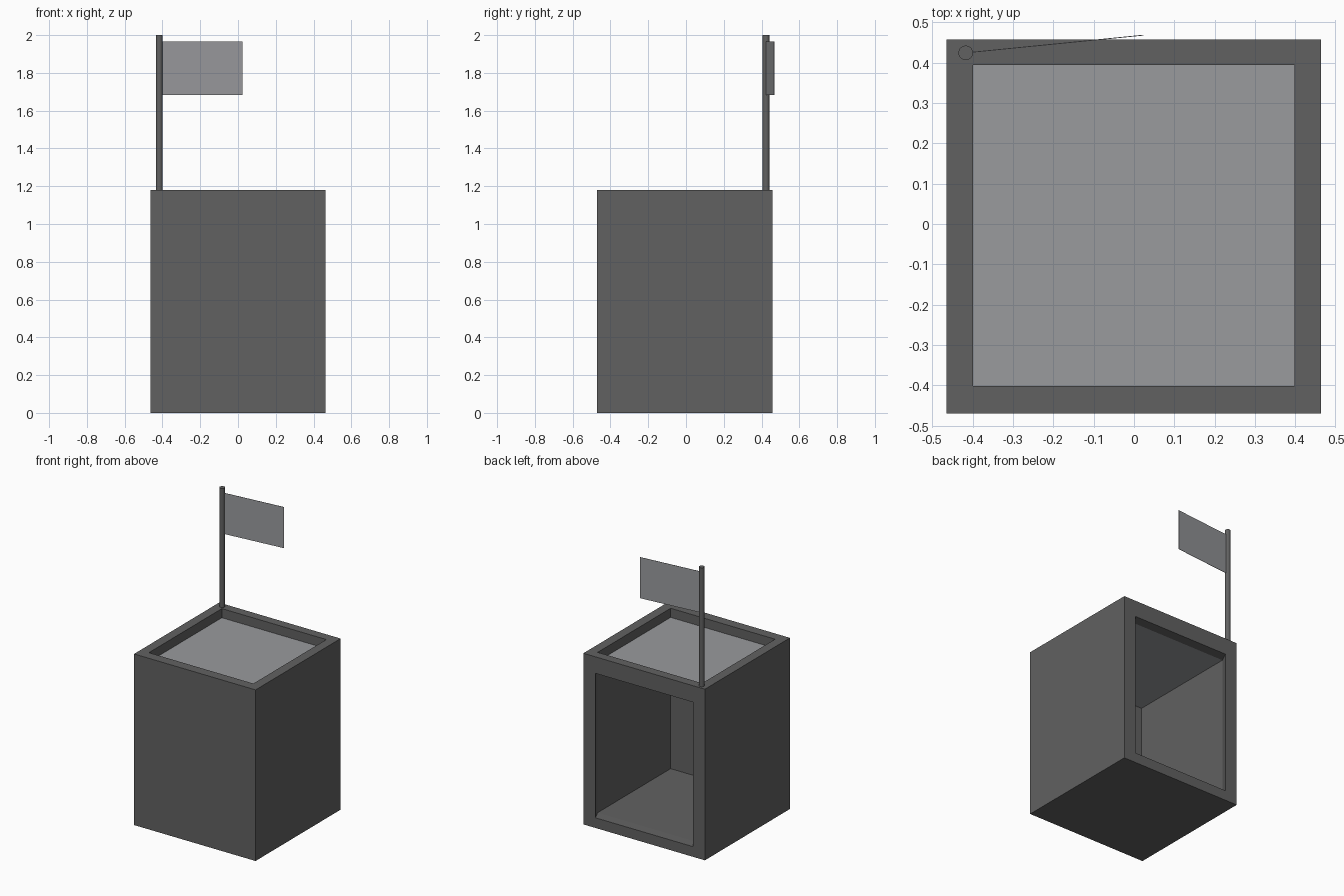
import bpy, bmesh, math
from mathutils import Vector

if "Cube" in bpy.data.objects:
    bpy.data.objects.remove(bpy.data.objects["Cube"])


def material(name, rgb):
    m = bpy.data.materials.new(name)
    m.diffuse_color = (*rgb, 1)
    m.use_nodes = True
    m.node_tree.nodes["Principled BSDF"].inputs["Base Color"].default_value = m.diffuse_color
    return m


DARK = material("dark_grey", (0.12, 0.12, 0.12))
LIGHT = material("light_grey", (0.32, 0.325, 0.34))


def finish(bm, name, mat):
    bmesh.ops.recalc_face_normals(bm, faces=bm.faces)
    me = bpy.data.meshes.new(name)
    bm.to_mesh(me)
    bm.free()
    me.materials.append(mat)
    ob = bpy.data.objects.new(name, me)
    bpy.context.collection.objects.link(ob)
    return ob


def box(name, lo, hi, mat):
    bm = bmesh.new()
    bmesh.ops.create_cube(bm, size=1)
    for v in bm.verts:
        v.co = Vector([(a + b) / 2 + c * (b - a) for a, b, c in zip(lo, hi, v.co)])
    return finish(bm, name, mat)


# Hollow housing: open at the top, doorway in the back wall
X0, X1, Y0, Y1, H = -0.464, 0.463, -0.47, 0.457, 1.18     # outside
CX0, CX1, CY0, CY1 = -0.399, 0.398, -0.401, 0.394         # cavity
FLOOR, CEIL = 0.074, 1.06

bm = bmesh.new()


def loop_xy(x0, x1, y0, y1, z):
    return [bm.verts.new(p) for p in ((x0, y0, z), (x1, y0, z), (x1, y1, z), (x0, y1, z))]


def bridge(a, b):
    for i in range(4):
        j = (i + 1) % 4
        bm.faces.new((a[i], a[j], b[j], b[i]))


base = loop_xy(X0, X1, Y0, Y1, 0)
top = loop_xy(X0, X1, Y0, Y1, H)
rim = loop_xy(CX0, CX1, CY0, CY1, H)
floor = loop_xy(CX0, CX1, CY0, CY1, FLOOR)
door = [bm.verts.new((x, Y1, z)) for x, z in
        ((-0.372, 0.07), (0.371, 0.07), (0.371, 1.066), (-0.372, 1.066))]
lintel = [bm.verts.new((x, CY1, CEIL)) for x in (CX1, CX0)]

bm.faces.new(base)
bm.faces.new(floor)
for i in range(3):                       # outer front, right; left below
    if i < 2:
        bm.faces.new((base[i], base[i + 1], top[i + 1], top[i]))
bm.faces.new((base[3], base[0], top[0], top[3]))
bridge(top, rim)
bridge([base[3], base[2], top[2], top[3]], door)           # back wall frame
bridge(door, [floor[3], floor[2], lintel[0], lintel[1]])   # doorway reveal
bm.faces.new((floor[0], floor[1], rim[1], rim[0]))         # inner front wall
bm.faces.new((floor[1], floor[2], lintel[0], rim[2], rim[1]))
bm.faces.new((floor[3], floor[0], rim[0], rim[3], lintel[1]))
bm.faces.new((lintel[0], lintel[1], rim[3], rim[2]))       # above the doorway
finish(bm, "housing", DARK)

# Recessed roof panel, also the ceiling of the inside
box("roof_panel", (CX0, CY0, CEIL), (CX1, CY1, 1.117), LIGHT)

# Flag pole on the back left corner
PX, PY = -0.417, 0.424
bpy.ops.mesh.primitive_cylinder_add(vertices=32, radius=0.018, depth=0.83,
                                    location=(PX, PY, 1.585))
pole = bpy.context.object
pole.name = "flag_pole"
pole.data.materials.append(DARK)
bpy.ops.object.shade_smooth_by_angle(angle=math.radians(40))

# Thin flag, turned slightly backwards
flag = box("flag", (0.01, -0.001, 1.682), (0.443, 0.001, 1.965), LIGHT)
flag.location = (PX, PY, 0)
flag.rotation_euler.z = math.atan2(0.044, 0.442)
